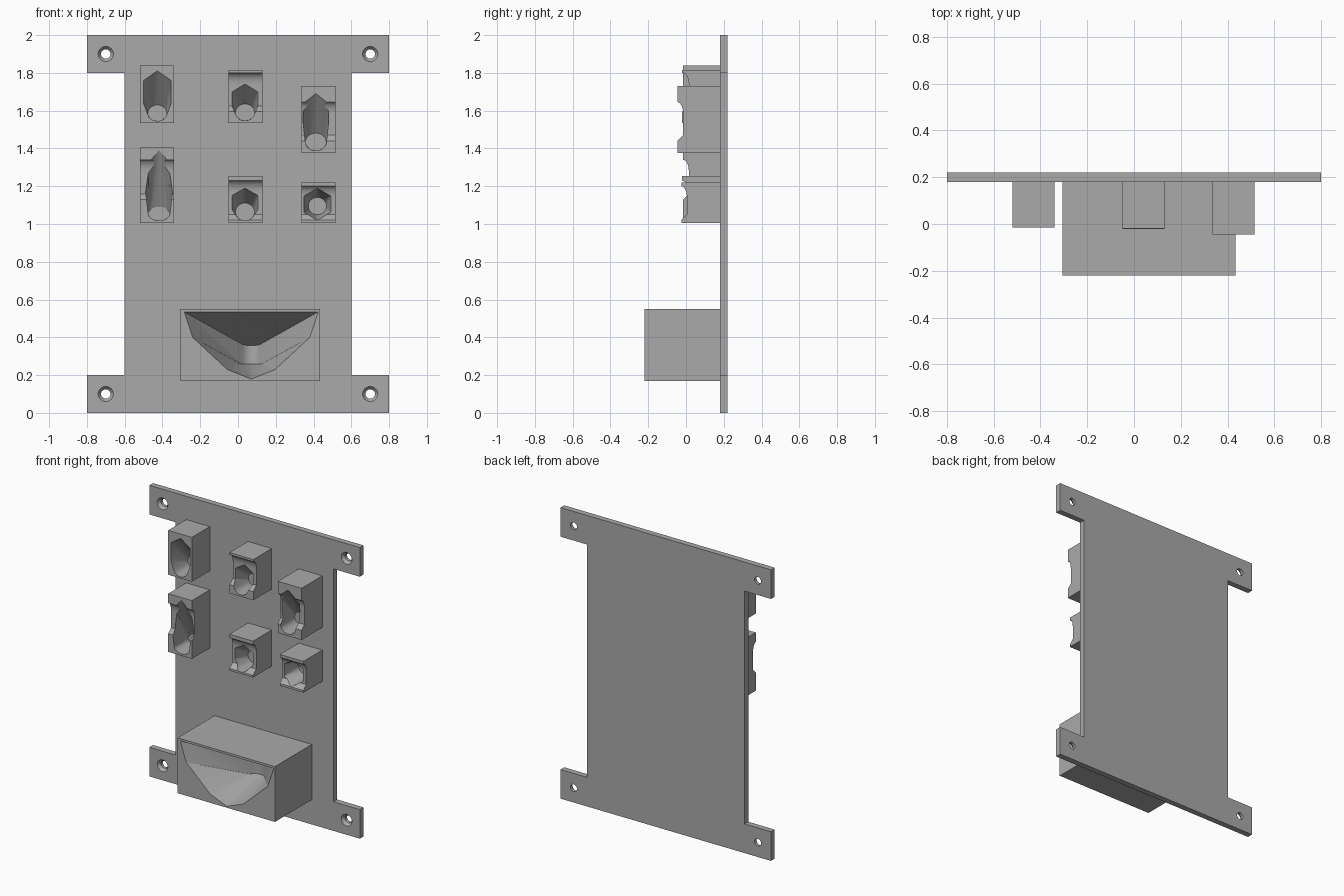
import bpy, bmesh, math

if "Cube" in bpy.data.objects:
    bpy.data.objects.remove(bpy.data.objects["Cube"], do_unlink=True)

grey = bpy.data.materials.new("mid_grey")
grey.use_nodes = True
grey.diffuse_color = (0.4, 0.4, 0.4, 1)
grey.node_tree.nodes["Principled BSDF"].inputs["Base Color"].default_value = (0.4, 0.4, 0.4, 1)

PLATE_FRONT, PLATE_BACK = 0.18, 0.22


def finish(name, bm):
    bmesh.ops.recalc_face_normals(bm, faces=bm.faces)
    mesh = bpy.data.meshes.new(name)
    bm.to_mesh(mesh)
    bm.free()
    mesh.materials.append(grey)
    ob = bpy.data.objects.new(name, mesh)
    bpy.context.collection.objects.link(ob)
    return ob


def prism(name, points, offset):
    """Extrude a closed 3D outline along offset."""
    bm = bmesh.new()
    face = bm.faces.new([bm.verts.new(p) for p in points])
    ext = bmesh.ops.extrude_face_region(bm, geom=[face])
    bmesh.ops.translate(bm, vec=offset,
                        verts=[v for v in ext["geom"] if isinstance(v, bmesh.types.BMVert)])
    return finish(name, bm)


def hull(name, points):
    bm = bmesh.new()
    for p in points:
        bm.verts.new(p)
    result = bmesh.ops.convex_hull(bm, input=bm.verts)
    unused = {v for v in result["geom_interior"] + result["geom_unused"]
              if isinstance(v, bmesh.types.BMVert)}
    bmesh.ops.delete(bm, geom=list(unused), context="VERTS")
    return finish(name, bm)


def block(name, x0, x1, z0, z1, front):
    outline = [(x0, front, z0), (x1, front, z0), (x1, front, z1), (x0, front, z1)]
    return prism(name, outline, (0, PLATE_FRONT - front, 0))


def ring(x, z, y, rx, rz, n=32):
    return [(x + rx * math.cos(i * math.tau / n), y, z + rz * math.sin(i * math.tau / n))
            for i in range(n)]


def cut(ob, cutter):
    mod = ob.modifiers.new("cut", "BOOLEAN")
    mod.operation, mod.solver, mod.object = "DIFFERENCE", "EXACT", cutter
    bpy.context.view_layer.objects.active = ob
    bpy.ops.object.modifier_apply(modifier=mod.name)
    bpy.data.objects.remove(cutter, do_unlink=True)


def smooth(ob):
    bpy.ops.object.select_all(action="DESELECT")
    ob.select_set(True)
    bpy.context.view_layer.objects.active = ob
    bpy.ops.object.shade_smooth_by_angle(angle=math.radians(20))


# Back plate with four mounting ears
half = [(0.6, 0.2), (0.8, 0.2), (0.8, 0), (-0.8, 0), (-0.8, 0.2), (-0.6, 0.2)]
outline = half + [(x, 2 - z) for x, z in reversed(half)]
plate = prism("back_plate", [(x, PLATE_FRONT, z) for x, z in outline],
              (0, PLATE_BACK - PLATE_FRONT, 0))

# Countersunk screw holes
for x in (-0.7, 0.7):
    for z in (0.1, 1.9):
        cut(plate, hull("hole", ring(x, z, 0.1, 0.025, 0.025) + ring(x, z, 0.3, 0.025, 0.025)))
        cut(plate, hull("sink", ring(x, z, 0.17, 0.048, 0.048) + ring(x, z, 0.2, 0.025, 0.025)))
smooth(plate)


def holder(name, box, groove, mouth, seat, depth=0.15):
    """Small block with a cross groove and a tapered pocket ending in a round seat."""
    x0, x1, z0, z1, front = box
    ob = block(name, *box)
    if groove:
        low, high, dip = groove
        floor = front + dip
        steps = [i * math.pi / 12 for i in range(7)]
        curve = [(floor - dip * (1 - math.sin(a)), high - 0.06 * (1 - math.cos(a))) for a in steps]
        profile = [(front - 0.1, low), (front - 0.1, high), (front, high)]
        profile += curve[1:] + [(floor, low + 0.03), (front, low)]
        cut(ob, prism("groove", [(x0 - 0.1, y, z) for y, z in profile], (x1 - x0 + 0.2, 0, 0)))
    # Mouth is symmetric: half widths and heights from the top point down
    x, z, r, rz = seat
    sides = [(x + s * w, h) for w, h in mouth for s in (-1, 1)]
    points = [(px, y, pz) for px, pz in sides for y in (front - 0.06, front)]
    points += ring(x, z, front - 0.06, r * 1.03, rz * 1.03)
    points += ring(x, z, front + depth, r, rz)
    cut(ob, hull("pocket", points))
    smooth(ob)


holder("upper_right_holder", (-0.52, -0.34, 1.535, 1.84, -0.015), None,
       [(0.001, 1.81), (0.073, 1.76), (0.073, 1.64)], (-0.427, 1.588, 0.05, 0.042))
holder("lower_right_holder", (-0.52, -0.34, 1.005, 1.405, -0.015), (1.13, 1.34, 0.03),
       [(0.001, 1.39), (0.058, 1.32), (0.075, 1.2)], (-0.418, 1.055, 0.056, 0.036))
holder("upper_middle_holder", (-0.05, 0.13, 1.535, 1.815, -0.02), (1.595, 1.8, 0.035),
       [(0.001, 1.77), (0.074, 1.725), (0.074, 1.64)], (0.037, 1.592, 0.05, 0.044))
holder("lower_middle_holder", (-0.05, 0.13, 1.005, 1.255, -0.022), (1.02, 1.23, 0.035),
       [(0.001, 1.21), (0.074, 1.17), (0.074, 1.085)], (0.037, 1.065, 0.05, 0.046))
holder("upper_left_holder", (0.335, 0.515, 1.375, 1.73, -0.045), (1.44, 1.645, 0.03),
       [(0.001, 1.69), (0.07, 1.635), (0.072, 1.58)], (0.412, 1.435, 0.055, 0.046))
holder("lower_left_holder", (0.335, 0.515, 1.005, 1.22, -0.025), (1.02, 1.2, 0.03),
       [(0.001, 1.195), (0.077, 1.155), (0.077, 1.06), (0.001, 1.02)], (0.42, 1.095, 0.048, 0.046))

# Large lower holder with a wedge pocket closing on an upright rounded end
front = -0.22
cradle = block("lower_cradle", -0.305, 0.435, 0.17, 0.55, front)
mouth = [(0.355, 0.535), (0.31, 0.4), (0.127, 0.23), (0.001, 0.18)]
points = [(0.07 + s * w, y, z) for w, z in mouth for s in (-1, 1) for y in (front - 0.05, front)]
for i in range(13):
    a = i * math.pi / 12
    px, py = 0.07 + 0.065 * math.cos(a), 0.08 + 0.065 * math.sin(a)
    points += [(px, py, 0.26), (px, py, 0.376 - 0.02 * math.sin(a))]
cut(cradle, hull("wedge", points))
smooth(cradle)
